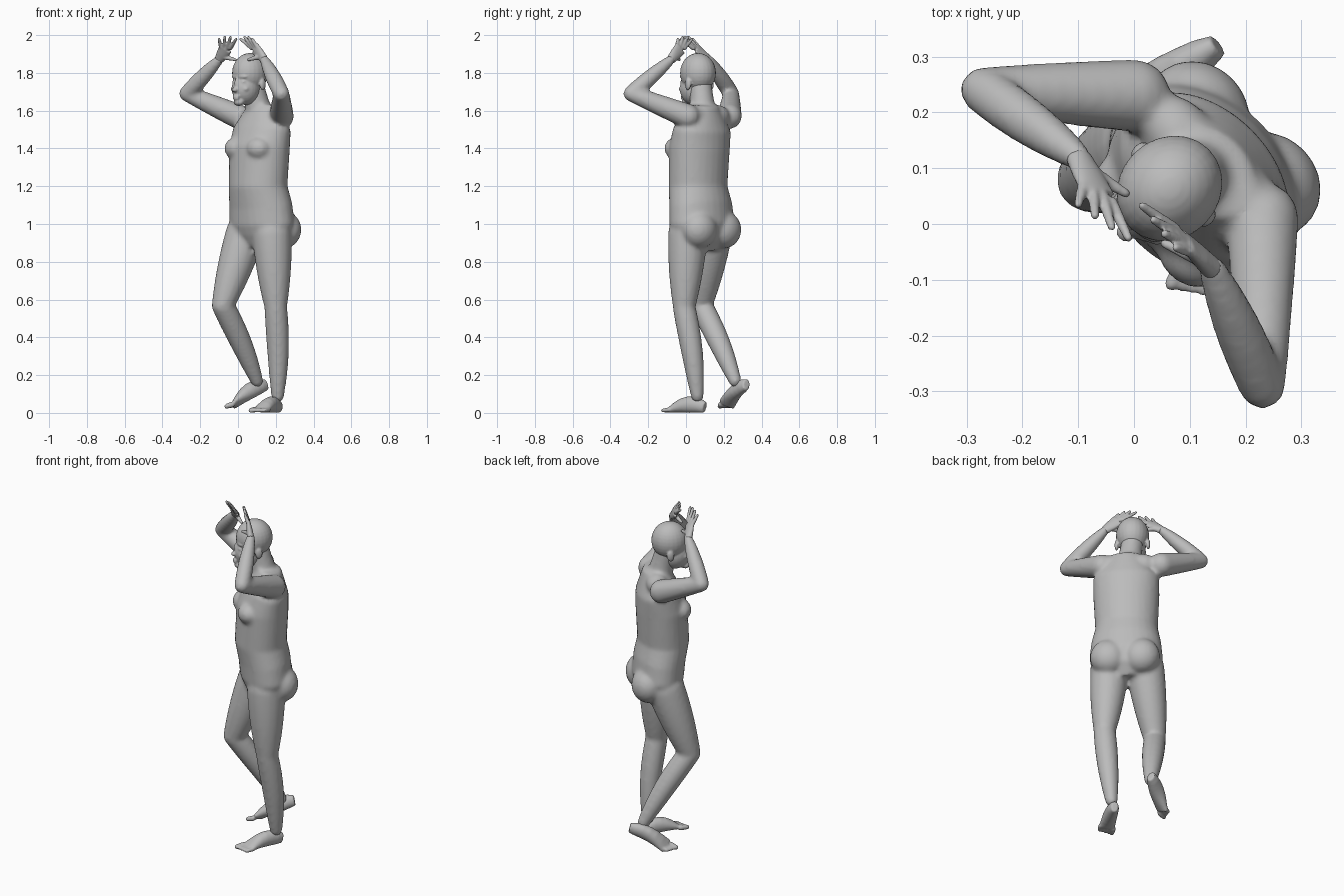
import bpy, bmesh, math
from mathutils import Vector, Matrix

if "Cube" in bpy.data.objects:
    bpy.data.objects.remove(bpy.data.objects["Cube"])

skin = bpy.data.materials.new("grey_skin")
skin.use_nodes = True
skin.diffuse_color = (0.5, 0.5, 0.5, 1)
skin.node_tree.nodes["Principled BSDF"].inputs["Base Color"].default_value = skin.diffuse_color

TURN = Matrix.Rotation(math.radians(-45), 4, 'Z')   # the figure faces a diagonal
LEFT = TURN @ Vector((1, 0, 0))
BACK = TURN @ Vector((0, 1, 0))
UP = Vector((0, 0, 1))


def tube(bm, rings, side, sides=20):
    """Closed loft through rings of (centre, half width, half thickness)."""
    centres = [Vector(centre) for centre, width, thickness in rings]
    loops = []
    for i, (centre, width, thickness) in enumerate(rings):
        along = centres[min(i + 1, len(rings) - 1)] - centres[max(i - 1, 0)]
        along.normalize()
        across = Vector(side)
        across = (across - along * across.dot(along)).normalized()
        outward = along.cross(across)
        angles = [step * math.tau / sides for step in range(sides)]
        loops.append([bm.verts.new(centres[i] + across * width * math.cos(angle)
                                   + outward * thickness * math.sin(angle)) for angle in angles])
    for lower, upper in zip(loops, loops[1:]):
        for k in range(sides):
            following = (k + 1) % sides
            bm.faces.new((lower[k], lower[following], upper[following], upper[k]))
    bm.faces.new(loops[0][::-1])
    bm.faces.new(loops[-1])


def bone(bm, start, end, first, swell, last, bow=0.0):
    """Ball-ended limb segment; its radius follows a quadratic curve and its middle bows back."""
    start, end = Vector(start), Vector(end)
    steps = 8
    rings = []
    for i in range(steps + 1):
        t = i / steps
        radius = (1 - t) ** 2 * first + 2 * t * (1 - t) * swell + t * t * last
        centre = start.lerp(end, t) + BACK * bow * math.sin(math.pi * t)
        rings.append((centre, radius, radius))
    tube(bm, rings, LEFT + UP * 0.3)
    for centre, radius in ((start, first), (end, last)):
        bmesh.ops.create_uvsphere(bm, u_segments=16, v_segments=10, radius=radius,
                                  matrix=Matrix.Translation(centre))


def blob(bm, centre, radii):
    """Ellipsoid placed in the figure's own directions."""
    place = TURN @ Matrix.Translation(centre) @ Matrix.Diagonal((*radii, 1))
    bmesh.ops.create_uvsphere(bm, u_segments=24, v_segments=16, radius=1, matrix=place)


def blob_pair(bm, middle, offset, y, z, radii):
    """The same ellipsoid on the left and the right of a middle line."""
    for sign in (-1, 1):
        blob(bm, (middle + sign * offset, y, z), radii)


def finish(bm, name, voxel, smoothing):
    """Fuse the overlapping pieces into one skin."""
    mesh = bpy.data.meshes.new(name)
    bmesh.ops.recalc_face_normals(bm, faces=bm.faces)
    bm.to_mesh(mesh)
    bm.free()
    mesh.materials.append(skin)
    part = bpy.data.objects.new(name, mesh)
    bpy.context.collection.objects.link(part)
    fuse = part.modifiers.new("fuse", 'REMESH')
    fuse.mode = 'VOXEL'
    fuse.voxel_size = voxel
    fuse.use_smooth_shade = True
    relax = part.modifiers.new("relax", 'SMOOTH')
    relax.factor = 0.5
    relax.iterations = smoothing


# Torso, from crotch to collar: height, depth position, half width, half depth
body = bmesh.new()
profile = [(0.87, 0.14, 0.1, 0.08), (0.93, 0.15, 0.18, 0.12), (1, 0.15, 0.2, 0.14),
           (1.1, 0.14, 0.19, 0.14), (1.2, 0.12, 0.17, 0.14), (1.4, 0.13, 0.18, 0.14),
           (1.5, 0.15, 0.18, 0.12), (1.63, 0.16, 0.09, 0.07)]
tube(body, [(TURN @ Vector((0.03, y, z)), width, depth) for z, y, width, depth in profile], LEFT, 28)
blob_pair(body, 0.03, 0.08, 0.04, 1.4, (0.07, 0.06, 0.06))      # chest
blob_pair(body, 0.03, 0.09, 0.22, 0.97, (0.1, 0.09, 0.1))       # seat
blob_pair(body, 0.02, 0.08, 0.17, 1.57, (0.08, 0.06, 0.06))     # collar slope
bone(body, TURN @ Vector((0.02, 0.15, 1.55)), TURN @ Vector((0, 0.11, 1.74)), 0.08, 0.06, 0.06)

# Arms raised over the head
left_wrist, right_wrist = (0.14, -0.08, 1.87), (-0.1, 0.12, 1.87)
for shoulder, elbow, wrist in (((0.23, 0.01, 1.57), (0.23, -0.29, 1.69), left_wrist),
                               ((0, 0.23, 1.57), (-0.27, 0.24, 1.69), right_wrist)):
    bone(body, shoulder, elbow, 0.066, 0.056, 0.042)
    bone(body, elbow, wrist, 0.042, 0.05, 0.025)

# Standing left leg, bent right leg
for hip, knee, ankle in (((0.18, 0.01, 0.95), (0.2, -0.01, 0.56), (0.21, 0.06, 0.09)),
                         ((0.04, 0.14, 0.95), (-0.08, 0.08, 0.57), (0.1, 0.26, 0.17))):
    bone(body, hip, knee, 0.105, 0.1, 0.06)
    bone(body, knee, ankle, 0.06, 0.068, 0.034, 0.01)
finish(body, "body", 0.011, 6)

# Head with face features
head = bmesh.new()
blob(head, (0, 0.09, 1.8), (0.09, 0.1, 0.105))              # cranium
blob(head, (0, 0.06, 1.715), (0.07, 0.08, 0.085))           # jaw
blob(head, (0, 0.006, 1.645), (0.03, 0.026, 0.02))          # chin
blob(head, (0, 0.01, 1.78), (0.056, 0.02, 0.013))           # brow
blob(head, (0, -0.01, 1.74), (0.01, 0.014, 0.035))          # nose bridge
blob(head, (0, -0.024, 1.71), (0.017, 0.014, 0.012))        # nose tip
for z in (1.664, 1.676):
    blob(head, (0, -0.016, z), (0.022, 0.012, 0.006))       # lips
blob_pair(head, 0, 0.03, 0.008, 1.752, (0.017, 0.014, 0.011))   # eyes
blob_pair(head, 0, 0.04, 0.018, 1.715, (0.022, 0.022, 0.018))   # cheeks
blob_pair(head, 0, 0.086, 0.1, 1.74, (0.011, 0.02, 0.032))      # ears
finish(head, "head", 0.006, 2)


def hand(name, wrist, knuckle, fingertip, spacing, thumb):
    """Palm from the wrist to the knuckles, four fanned fingers and a thumb."""
    wrist, knuckle, fingertip = Vector(wrist), Vector(knuckle), Vector(fingertip)
    spacing, thumb = Vector(spacing), Vector(thumb)
    bm = bmesh.new()
    tube(bm, [(wrist, 0.025, 0.02), (wrist.lerp(knuckle, 0.5), 0.033, 0.017),
              (knuckle, 0.038, 0.012)], spacing)
    for place in (-1.5, -0.5, 0.5, 1.5):
        root = knuckle + spacing * place * 0.55
        tip = fingertip + spacing * place - UP * 0.005 * place ** 2
        bone(bm, root, tip, 0.011, 0.01, 0.0075)
    bone(bm, wrist.lerp(knuckle, 0.3), thumb, 0.015, 0.012, 0.008)
    finish(bm, name, 0.0045, 2)


hand("left_hand", left_wrist, (0.09, -0.03, 1.93), (0.045, -0.005, 1.99),
     (0.02, -0.025, 0), (0.055, -0.035, 1.87))
hand("right_hand", right_wrist, (-0.065, 0.055, 1.93), (-0.055, 0.005, 1.99),
     (0.03, -0.02, 0), (-0.015, 0.055, 1.87))


def foot(name, heel, ball, toe, row):
    """Wedge from heel to ball with a raised instep, and five toes along the front edge."""
    heel, ball, toe, row = Vector(heel), Vector(ball), Vector(toe), Vector(row)
    bm = bmesh.new()
    rings = []
    for i in range(7):
        t = i / 6
        rise = 0.02 * math.sin(math.pi * t)
        rings.append((heel.lerp(ball, t) + UP * rise, 0.02 + 0.025 * math.sqrt(t),
                      0.03 - 0.013 * t + rise))
    tube(bm, rings, row)
    for i in range(5):
        shift = row * (i / 4 - 0.5)
        radius = 0.015 if i == 0 else 0.012
        bone(bm, ball + shift, toe + shift, radius, radius, radius * 0.85)
    finish(bm, name, 0.006, 2)


foot("left_foot", (0.22, 0.1, 0.03), (0.125, -0.08, 0.017), (0.105, -0.115, 0.013), (0.075, -0.015, 0))
foot("right_foot", (0.15, 0.32, 0.15), (-0.02, 0.215, 0.045), (-0.05, 0.21, 0.035), (0.02, 0.06, 0))
